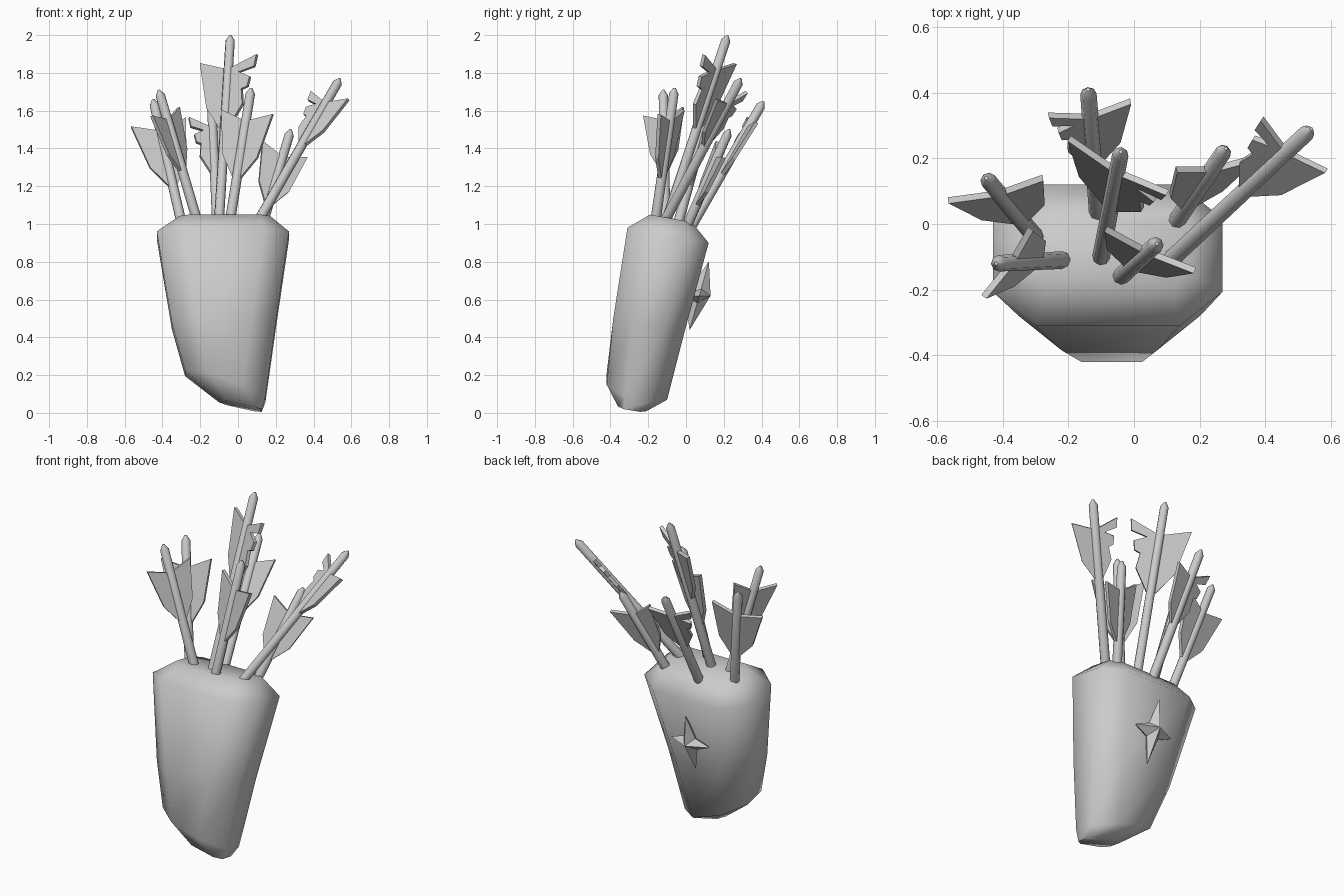
import bpy, bmesh, math
from mathutils import Vector, Matrix

cube = bpy.data.objects.get("Cube")
if cube:
    bpy.data.objects.remove(cube, do_unlink=True)

grey = bpy.data.materials.new("plain_grey")
grey.use_nodes = True
grey.diffuse_color = (0.6, 0.6, 0.6, 1)
grey.node_tree.nodes["Principled BSDF"].inputs["Base Color"].default_value = (0.6, 0.6, 0.6, 1)


def finish(name, bm, smooth=None):
    """Turn a bmesh into a named object, smooth below the given angle."""
    bmesh.ops.recalc_face_normals(bm, faces=bm.faces)
    mesh = bpy.data.meshes.new(name)
    bm.to_mesh(mesh)
    bm.free()
    mesh.materials.append(grey)
    ob = bpy.data.objects.new(name, mesh)
    bpy.context.collection.objects.link(ob)
    if smooth:
        bpy.ops.object.select_all(action='DESELECT')
        ob.select_set(True)
        bpy.context.view_layer.objects.active = ob
        bpy.ops.object.shade_smooth_by_angle(angle=math.radians(smooth))
    return ob


def loft(bm, rings):
    """Skin a stack of equal rings and cap both ends."""
    n = len(rings[0])
    loops = [[bm.verts.new(p) for p in ring] for ring in rings]
    for a, b in zip(loops, loops[1:]):
        for i in range(n):
            j = (i + 1) % n
            bm.faces.new((a[i], a[j], b[j], b[i]))
    bm.faces.new(loops[0])
    bm.faces.new(loops[-1])


# Quiver body: leaning stack of chamfered rectangles
def section(x0, x1, y0, y1, z_front, z_back, cut, skew=0):
    cx, cy = cut, cut * 0.8
    outline = [(x0 + cx, y0), (x1 - cx, y0), (x1, y0 + cy), (x1, y1 - cy),
               (x1 - cx, y1), (x0 + cx, y1), (x0, y1 - cy), (x0, y0 + cy)]
    ring = []
    for x, y in outline:
        z = z_front + (z_back - z_front) * (y - y0) / (y1 - y0)
        ring.append((x, y, z - skew * ((x - x0) / (x1 - x0) - 0.5)))
    return ring


bm = bmesh.new()
loft(bm, [
    section(-0.10, 0.125, -0.36, -0.21, 0.05, 0.025, 0.04, 0.05),
    section(-0.28, 0.145, -0.42, -0.10, 0.18, 0.10, 0.12, 0.14),
    section(-0.35, 0.20, -0.385, -0.01, 0.50, 0.42, 0.13),
    section(-0.43, 0.27, -0.31, 0.12, 0.98, 0.90, 0.13),
    section(-0.31, 0.17, -0.19, 0.03, 1.05, 1.01, 0.05),
])
finish("quiver_body", bm, 70)

# Four-pointed star badge on the back
bm = bmesh.new()
up = Vector((0, 0.27, 0.96))
centre = Vector((-0.08, 0.055, 0.62))
rim = []
for i in range(8):
    a = i * math.pi / 4
    if i % 2:
        rx = rz = 0.055
    else:
        rx, rz = 0.13, 0.19
    rim.append(bm.verts.new(centre + Vector((rx * math.cos(a), 0.015, 0)) + up * rz * math.sin(a)))
peak = bm.verts.new(centre + Vector((0, 0.075, 0)))
root = bm.verts.new(centre - Vector((0, 0.06, 0)))
for i in range(8):
    bm.faces.new((rim[i], rim[(i + 1) % 8], peak))
    bm.faces.new((rim[(i + 1) % 8], rim[i], root))
finish("star_badge", bm)

# Vane outlines as (distance from arrow end, distance from shaft)
PLAIN = [(0.18, 0), (0.13, 0.15), (0.37, 0.10), (0.52, 0)]
NOTCHED = [(0.18, 0), (0.12, 0.15), (0.18, 0.14), (0.20, 0.06), (0.23, 0.12),
           (0.28, 0.11), (0.29, 0.08), (0.37, 0.09), (0.52, 0)]


def shaft(name, base, tip):
    axis = (tip - base).normalized()
    turn = axis.to_track_quat('Z', 'Y')
    length = (tip - base).length
    bm = bmesh.new()
    profile = [(-0.06, 0.027), (length - 0.03, 0.025), (length, 0.006)]
    loft(bm, [[base + turn @ Vector((r * math.cos(k * math.pi / 4), r * math.sin(k * math.pi / 4), h))
               for k in range(8)] for h, r in profile])
    finish(name, bm, 50)


def vane(name, tip, axis, side, outline, size):
    normal = axis.cross(side).normalized() * 0.01
    pts = [tip - axis * d * (1 + (size - 1) * 0.5) + side * w * size for d, w in outline]
    bm = bmesh.new()
    loft(bm, [[p - normal for p in pts], [p + normal for p in pts]])
    finish(name, bm)


# Arrows: base, end, direction across the vanes, left and right outline, size
arrows = [
    ((-0.10, -0.10, 1.03), (-0.04, 0.22, 2.0), (0.31, -0.16, 0.08), PLAIN, NOTCHED, 1.15),
    ((-0.11, 0.03, 0.99), (-0.14, 0.41, 1.65), (0.22, 0.05, 0), NOTCHED, PLAIN, 0.85),
    ((-0.04, -0.16, 1.03), (0.07, -0.06, 1.72), (0.27, -0.12, 0), PLAIN, PLAIN, 1.0),
    ((0.11, -0.11, 1.02), (0.54, 0.29, 1.77), (0.19, -0.12, 0), NOTCHED, PLAIN, 0.85),
    ((0.13, 0.01, 1.0), (0.28, 0.23, 1.5), (0.23, 0.06, -0.01), PLAIN, PLAIN, 0.85),
    ((-0.30, -0.04, 1.01), (-0.45, 0.14, 1.66), (0.29, 0.07, 0.05), PLAIN, PLAIN, 1.0),
    ((-0.22, -0.11, 1.03), (-0.42, -0.12, 1.71), (0.15, 0.20, 0), PLAIN, PLAIN, 0.85),
]
for n, (base, tip, across, left, right, size) in enumerate(arrows, 1):
    base, tip = Vector(base), Vector(tip)
    axis = (tip - base).normalized()
    side = Vector(across)
    side = (side - axis * side.dot(axis)).normalized()
    shaft(f"arrow_shaft_{n}", base, tip)
    vane(f"arrow_vane_a_{n}", tip, axis, -side, left, size)
    vane(f"arrow_vane_b_{n}", tip, axis, side, right, size)
